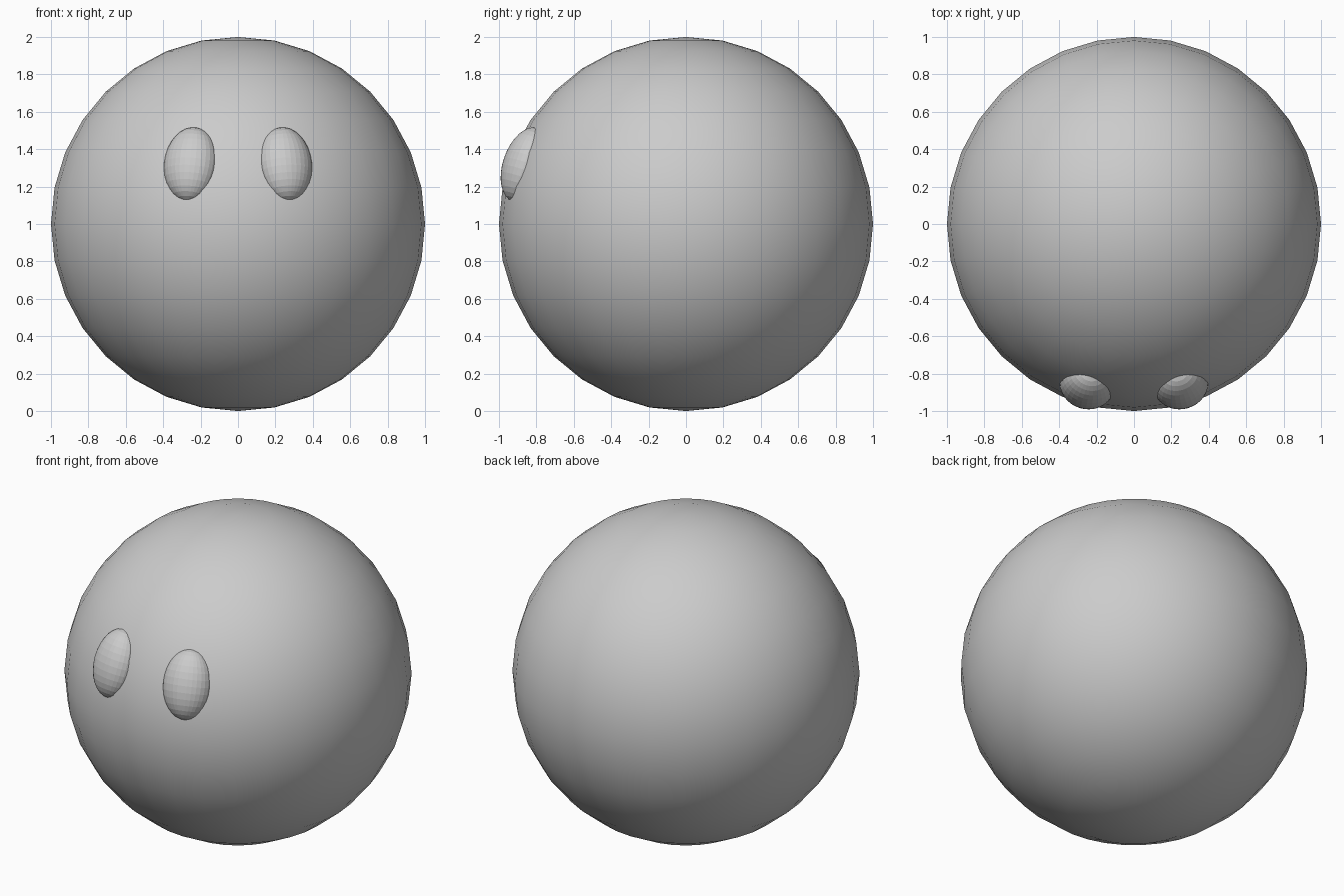
import bpy
from math import radians, sin, cos

if "Cube" in bpy.data.objects:
    bpy.data.objects.remove(bpy.data.objects["Cube"])

# Body: smooth round ball
bpy.ops.mesh.primitive_uv_sphere_add(segments=32, ring_count=16, radius=1, location=(0, 0, 1))
body = bpy.context.object
body.name = "body"
bpy.ops.object.shade_smooth()


# Eyes: flat-shaded ovals sunk into the ball, each facing along the surface normal
def add_eye(name, side):
    yaw, tilt, depth = radians(16.3), radians(19.5), 0.95
    loc = (side * depth * cos(tilt) * sin(yaw),
           -depth * cos(tilt) * cos(yaw),
           1 + depth * sin(tilt))
    bpy.ops.mesh.primitive_uv_sphere_add(segments=32, ring_count=16, radius=1, location=loc,
                                         rotation=(-tilt, 0, side * yaw))
    eye = bpy.context.object
    eye.name = name
    eye.scale = (0.147, 0.117, 0.208)


for label, s in (("left", -1), ("right", 1)):
    add_eye("eye_" + label, s)
